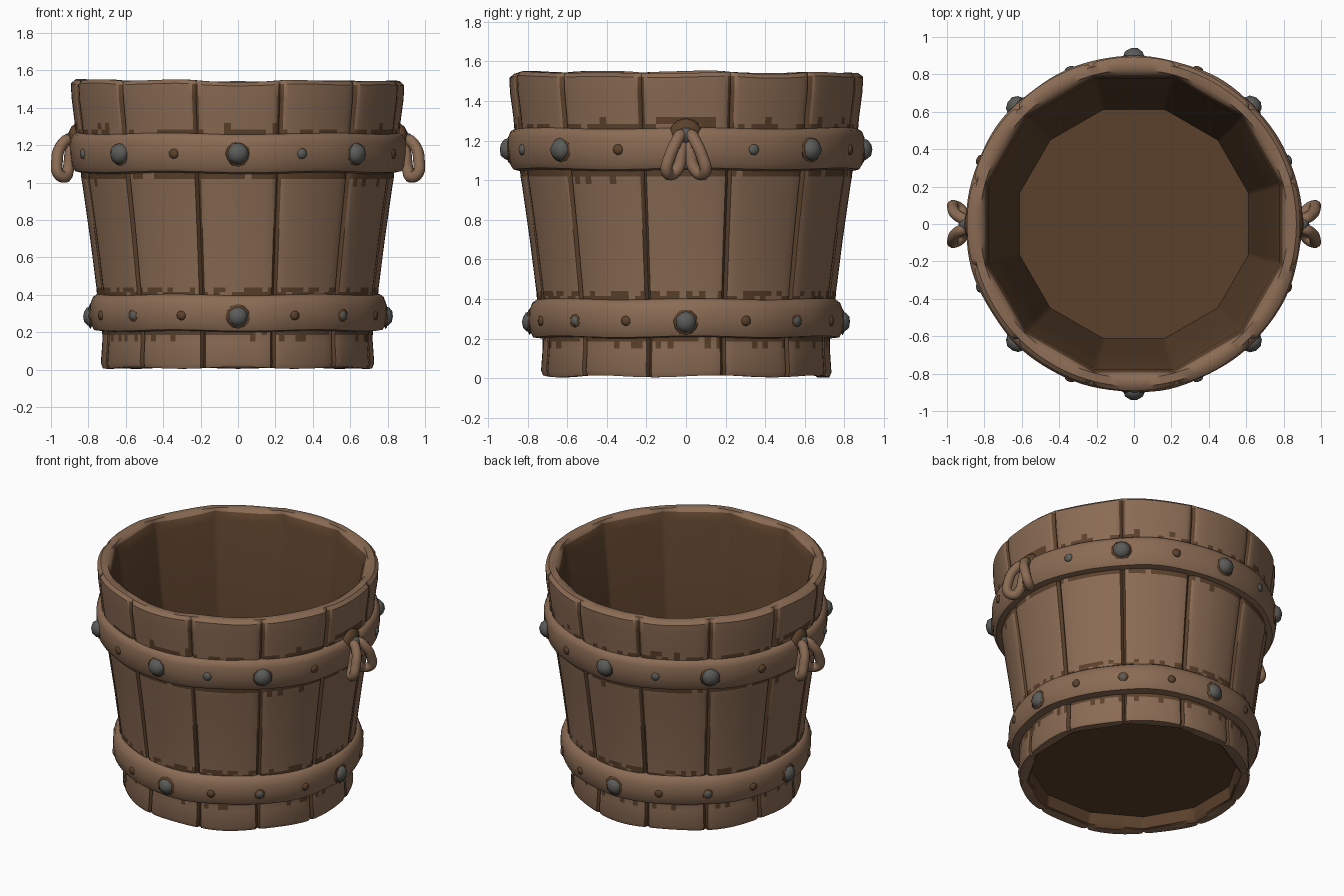
import bpy, bmesh, math, random
from mathutils import Vector

if "Cube" in bpy.data.objects:
    bpy.data.objects.remove(bpy.data.objects["Cube"])

random.seed(4)


def material(name, rgb):
    m = bpy.data.materials.new(name)
    m.diffuse_color = (*rgb, 1)
    m.use_nodes = True
    m.node_tree.nodes["Principled BSDF"].inputs["Base Color"].default_value = m.diffuse_color
    return m


WOOD = material("warm wood", (0.255, 0.148, 0.088))
DARK = material("dark wood", (0.105, 0.053, 0.025))
METAL = material("grey metal", (0.105, 0.105, 0.098))


def finish(bm, name, mats, angle=40):
    bmesh.ops.recalc_face_normals(bm, faces=bm.faces)
    me = bpy.data.meshes.new(name)
    bm.to_mesh(me)
    bm.free()
    for m in mats:
        me.materials.append(m)
    ob = bpy.data.objects.new(name, me)
    bpy.context.collection.objects.link(ob)
    bpy.ops.object.select_all(action='DESELECT')
    ob.select_set(True)
    bpy.context.view_layer.objects.active = ob
    bpy.ops.object.shade_smooth_by_angle(angle=math.radians(angle))
    return ob


def lathe(name, profile, angles, place, colour, closed=False):
    """Spin a profile; place(i, r, z, a) gives points, colour(i, a) gives slots."""
    bm = bmesh.new()
    rings = [[bm.verts.new(place(i, r, z, a)) for a in angles]
             for i, (r, z) in enumerate(profile)]
    n = len(angles)
    for i in range(len(rings) if closed else len(rings) - 1):
        lo, hi = rings[i], rings[(i + 1) % len(rings)]
        for j in range(n):
            k = (j + 1) % n
            f = bm.faces.new((lo[j], lo[k], hi[k], hi[j]))
            mid = angles[j] + ((angles[k] - angles[j]) % 360) / 2
            f.material_index = colour(i, mid)
    if not closed:
        for ring in (rings[0], rings[-1]):
            bm.faces.new(ring).material_index = 1
    return finish(bm, name, [WOOD, DARK])


def polar(r, z, a):
    t = math.radians(a)
    return Vector((r * math.cos(t), r * math.sin(t), z))


def offset(a):
    """Angle from the middle of the nearest stave."""
    return (a + 15) % 30 - 15


# Staved body: floor, inner wall, rim, outer wall, foot, underside recess
INNER = 3
OUT_FIRST = 6
body = [(0.62, 0.18), (0.71, 0.85), (0.785, 1.47), (0.805, 1.525), (0.825, 1.545),
        (0.868, 1.545), (0.888, 1.525), (0.885, 1.45), (0.868, 1.32), (0.865, 1.285),
        (0.862, 1.25), (0.835, 1.06), (0.832, 1.02), (0.825, 0.98), (0.785, 0.70),
        (0.752, 0.44), (0.75, 0.415), (0.748, 0.385), (0.722, 0.215), (0.72, 0.185),
        (0.72, 0.15), (0.728, 0.03), (0.718, 0.005), (0.67, 0.005), (0.655, 0.02),
        (0.645, 0.10)]
OUT_LAST = 22
steps = [-15, -13.9, -12.3, -10, -7.5, -5, -2.5, 0, 2.5, 5, 7.5, 10, 12.3, 13.9]
angles = [30 * s + d for s in range(12) for d in steps]
lift = [random.uniform(-0.008, 0.008) for _ in range(12)]
bulge = [random.uniform(-0.004, 0.004) for _ in range(12)]


def body_point(i, r, z, a):
    s = int((a + 15) // 30) % 12
    d = offset(a)
    if i <= INNER or i >= 23:                      # flat-sided inside
        poly = math.cos(math.radians(15)) ** 0.35 / math.cos(math.radians(d))
        r *= poly
    elif i >= OUT_FIRST:                           # rounded staves with seams
        r += bulge[s] * math.cos(math.radians(d * 6)) + 0.003
        if abs(d) > 14.5:
            r -= 0.022
        elif abs(d) > 13:
            r -= 0.004
    if 3 <= i <= 7:
        z += lift[s] * (1 - (abs(d) / 15) ** 4) + 0.003 * math.sin(math.radians(a * 9))
    if i >= 21 and i <= 23:
        z += 0.005 * (1 + math.sin(math.radians(a * 7)))
    return polar(r, z, a)


# Share of dark staining on the rows that meet the bands
stain = {8: 0.12, 9: 0.62, 10: 1, 11: 0.92, 12: 0.06, 15: 0.55, 16: 0.8, 17: 1, 18: 0.9, 19: 0.22}


def body_colour(i, a):
    if i < INNER or i >= 23:
        return 1
    if OUT_FIRST <= i < OUT_LAST:
        if abs(offset(a)) > 13.9:
            return 1
        if i == 8 and min(a % 180, 180 - a % 180) < 9:   # patch behind each handle
            return 1
        return int(random.random() < stain.get(i, 0))
    return 0


lathe("staved_bucket", body, angles, body_point, body_colour)


# Two rounded hoops around the staves
def hoop(name, prof):
    def point(i, r, z, a):
        w = math.sin(math.radians(a * 8)) + math.sin(math.radians(a * 13 + 40))
        return polar(r + 0.002 * w, z + 0.004 * math.sin(math.radians(a * 6 + 70)), a)
    lathe(name, prof, [i * 3 for i in range(120)], point, lambda i, a: 0, True)


hoop("upper_hoop", [(0.82, 1.26), (0.868, 1.262), (0.887, 1.25), (0.899, 1.22), (0.898, 1.15),
                    (0.889, 1.085), (0.872, 1.058), (0.838, 1.05), (0.80, 1.05)])
hoop("lower_hoop", [(0.72, 0.40), (0.756, 0.40), (0.777, 0.385), (0.792, 0.345), (0.795, 0.29),
                    (0.785, 0.235), (0.772, 0.21), (0.728, 0.205), (0.70, 0.205)])


# Studs: squashed domes, the large ones sitting on a thin dark washer
def stud(name, a, r, z, size, depth, mat):
    bm = bmesh.new()
    bmesh.ops.create_icosphere(bm, subdivisions=2, radius=1)
    t = math.radians(a)
    out, side = Vector((math.cos(t), math.sin(t), 0)), Vector((-math.sin(t), math.cos(t), 0))
    for v in bm.verts:
        p = v.co * random.uniform(0.96, 1.04)
        v.co = out * (r + p.x * depth) + side * p.y * size + Vector((0, 0, z + p.z * size))
    finish(bm, name, [mat], 60)


for k in range(16):
    a = k * 22.5
    if k % 8:                                      # handles take the two sides
        if k % 2 == 0:
            stud("upper_stud", a, 0.894, 1.155, 0.058, 0.048, METAL)
            stud("upper_washer", a, 0.893, 1.155, 0.068, 0.014, DARK)
        else:
            stud("upper_rivet", a, 0.896, 1.155, 0.028, 0.016, METAL if k % 4 == 1 else DARK)
    if k % 4 == 0:
        stud("lower_stud", a, 0.785, 0.285, 0.055, 0.044, METAL)
        stud("lower_washer", a, 0.79, 0.285, 0.066, 0.014, DARK)
    else:
        stud("lower_rivet", a, 0.793, 0.29, 0.026, 0.014, METAL if k % 2 == 0 else DARK)
        if k % 2 == 0:
            stud("lower_rivet_washer", a, 0.793, 0.29, 0.034, 0.008, DARK)


# Handle lugs: a pair of curled loops under a metal pin on each side
def tube(name, pts, radius):
    cu = bpy.data.curves.new(name, 'CURVE')
    cu.dimensions = '3D'
    cu.bevel_depth = radius
    cu.bevel_resolution = 3
    cu.resolution_u = 5
    sp = cu.splines.new('BEZIER')
    sp.bezier_points.add(len(pts) - 1)
    for b, p in zip(sp.bezier_points, pts):
        b.co = p
        b.handle_left_type = b.handle_right_type = 'AUTO'
    sp.use_cyclic_u = True
    cu.materials.append(WOOD)
    bpy.context.collection.objects.link(bpy.data.objects.new(name, cu))


loop = [(0.905, 0.022, 1.225), (0.95, 0.05, 1.19), (0.968, 0.085, 1.11),
        (0.962, 0.098, 1.05), (0.925, 0.075, 1.03), (0.91, 0.04, 1.06), (0.90, 0.025, 1.13)]
for sx in (-1, 1):
    for sy in (-1, 1):
        tube("handle_loop", [(sx * x, sy * y, z) for x, y, z in loop], 0.031)
    stud("handle_pin", 0 if sx > 0 else 180, 0.90, 1.225, 0.042, 0.04, METAL)
    stud("handle_mount", 0 if sx > 0 else 180, 0.87, 1.23, 0.085, 0.04, DARK)
